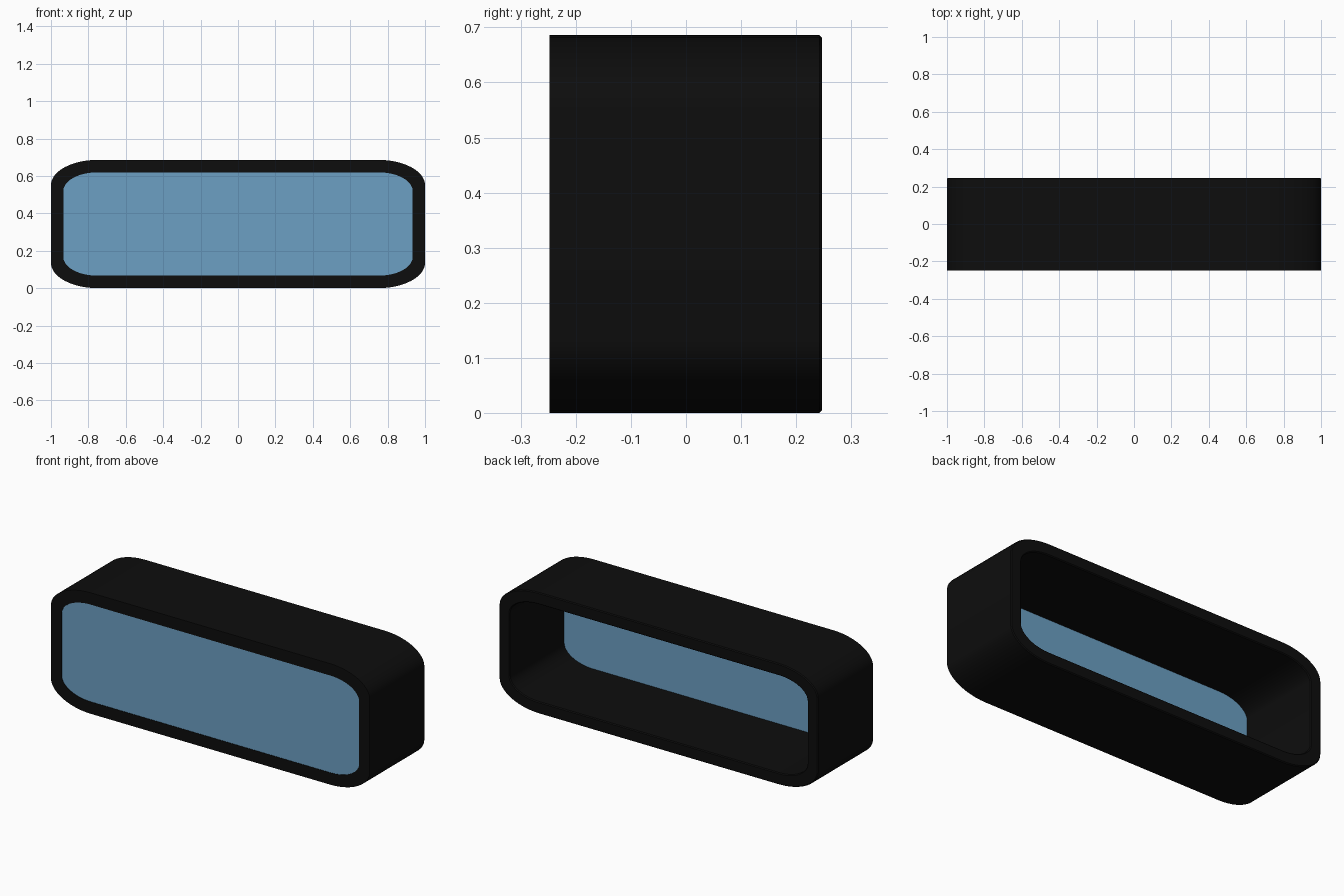
import bpy, bmesh, math

cube = bpy.data.objects.get("Cube")
if cube:
    bpy.data.objects.remove(cube, do_unlink=True)

FRONT, BACK, MID_Z = -0.248, 0.247, 0.343
CORNER_STEPS = 12


def material(name, rgb, roughness):
    mat = bpy.data.materials.new(name)
    mat.use_nodes = True
    mat.diffuse_color = (*rgb, 1)
    shader = mat.node_tree.nodes["Principled BSDF"]
    shader.inputs["Base Color"].default_value = (*rgb, 1)
    shader.inputs["Roughness"].default_value = roughness
    return mat


def outline(half_w, half_h, rx, rz):
    """Rectangle with elliptical corners, as (x, z) points."""
    points = []
    for quarter, (sx, sz) in enumerate([(1, 1), (-1, 1), (-1, -1), (1, -1)]):
        for i in range(CORNER_STEPS + 1):
            a = (quarter + i / CORNER_STEPS) * math.pi / 2
            points.append((sx * (half_w - rx) + rx * math.cos(a),
                           MID_Z + sz * (half_h - rz) + rz * math.sin(a)))
    return points


def ring(bm, points, y):
    return [bm.verts.new((x, y, z)) for x, z in points]


def finish(bm, name, mat):
    bmesh.ops.recalc_face_normals(bm, faces=bm.faces[:])
    mesh = bpy.data.meshes.new(name)
    bm.to_mesh(mesh)
    bm.free()
    mesh.materials.append(mat)
    obj = bpy.data.objects.new(name, mesh)
    bpy.context.collection.objects.link(obj)
    return obj


black = material("black plastic", (0.004, 0.004, 0.004), 0.5)
blue = material("blue glass", (0.15, 0.35, 0.55), 0.3)

# Deep open frame, with a small chamfer around the back rim
chamfer = 0.005
outer = outline(1.0, MID_Z, 0.25, 0.135)
outer_rim = outline(1.0 - chamfer, MID_Z - chamfer, 0.245, 0.13)
inner = outline(0.934, 0.276, 0.18, 0.1)
inner_rim = outline(0.934 + chamfer, 0.276 + chamfer, 0.185, 0.105)

bm = bmesh.new()
loops = [ring(bm, outer, FRONT), ring(bm, outer, BACK - chamfer),
         ring(bm, outer_rim, BACK), ring(bm, inner_rim, BACK),
         ring(bm, inner, BACK - chamfer), ring(bm, inner, FRONT)]
for a, b in zip(loops, loops[1:] + loops[:1]):
    for i in range(len(a)):
        j = (i + 1) % len(a)
        bm.faces.new((a[i], a[j], b[j], b[i]))
frame = finish(bm, "frame", black)
bpy.context.view_layer.objects.active = frame
frame.select_set(True)
bpy.ops.object.shade_smooth_by_angle(angle=math.radians(30))

# Glass pane set just inside the front opening
bm = bmesh.new()
front_loop = ring(bm, inner, FRONT + 0.003)
back_loop = ring(bm, inner, FRONT + 0.006)
bm.faces.new(front_loop)
bm.faces.new(back_loop[::-1])
finish(bm, "window_pane", blue)
